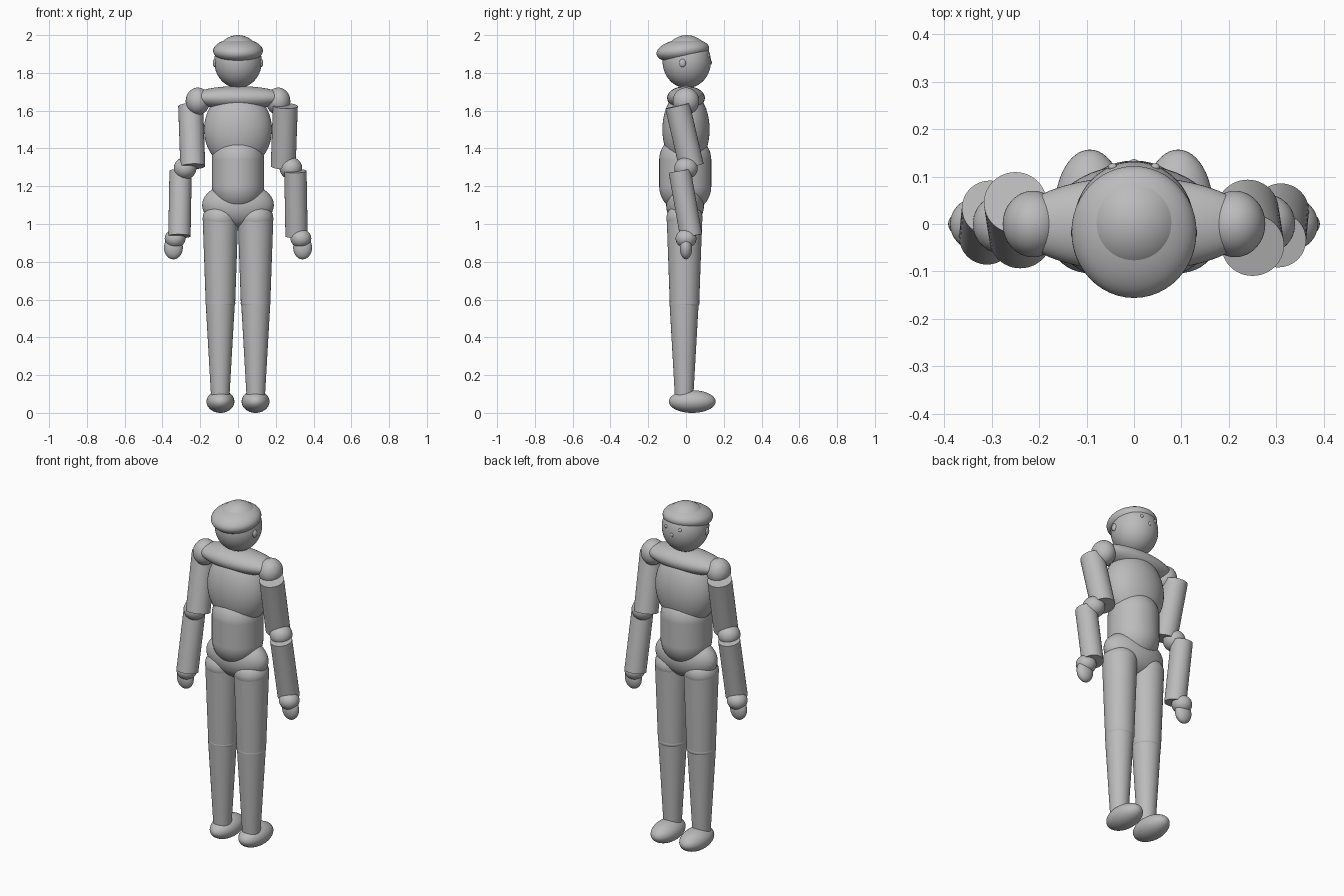
import bpy
from math import radians

cube = bpy.data.objects.get("Cube")
if cube:
    bpy.data.objects.remove(cube, do_unlink=True)

# One plain grey for the whole figure
grey = bpy.data.materials.new("plain_grey")
grey.use_nodes = True
colour = (0.5, 0.5, 0.5, 1)
grey.diffuse_color = colour
grey.node_tree.nodes["Principled BSDF"].inputs["Base Color"].default_value = colour


def finish(name):
    """Name, colour and smooth the newest primitive."""
    ob = bpy.context.object
    ob.name = name
    ob.data.materials.append(grey)
    bpy.ops.object.transform_apply(location=False, rotation=False, scale=True)
    bpy.ops.object.shade_smooth_by_angle(angle=radians(35))
    return ob


def ball(name, centre, radii, rot=(0, 0, 0), seg=48):
    bpy.ops.mesh.primitive_uv_sphere_add(segments=seg, ring_count=seg // 2,
                                         location=centre, rotation=rot)
    bpy.context.object.scale = radii
    return finish(name)


def tube(name, centre, bottom, top, depth, rot=(0, 0, 0)):
    bpy.ops.mesh.primitive_cone_add(vertices=48, radius1=bottom, radius2=top,
                                    depth=depth, location=centre, rotation=rot)
    return finish(name)


# Head and tilted cap of hair
ball("head", (0, 0.004, 1.86), (0.126, 0.128, 0.14))
ball("hair", (0, -0.017, 1.917), (0.132, 0.14, 0.063), (radians(7), 0, 0))
ball("nose", (0, 0.129, 1.855), (0.009, 0.008, 0.012), seg=16)

# Torso
ball("shoulder_bar", (0, 0, 1.668), (0.25, 0.1, 0.062))
ball("chest", (0, 0, 1.5), (0.18, 0.125, 0.21))
tube("abdomen", (0, -0.004, 1.27), 0.138, 0.138, 0.14)
ball("abdomen_top", (0, -0.004, 1.34), (0.138, 0.138, 0.135))
ball("abdomen_base", (0, -0.004, 1.2), (0.138, 0.138, 0.14))
ball("pelvis", (0, -0.005, 1.1), (0.19, 0.1, 0.12))

for side, s in (("left", 1), ("right", -1)):
    # Face details
    ball(side + "_eye", (s * 0.045, 0.12, 1.89), (0.01, 0.008, 0.01), seg=16)
    ball(side + "_ear", (s * 0.123, -0.018, 1.852), (0.01, 0.018, 0.022), seg=16)

    # Arms swing in opposite directions
    ball(side + "_shoulder", (s * 0.213, 0, 1.65), (0.064, 0.07, 0.072))
    tube(side + "_upper_arm", (s * 0.245, s * -0.008, 1.465), 0.066, 0.066, 0.33,
         (s * radians(13), s * radians(2), 0))
    ball(side + "_elbow", (s * 0.28, 0, 1.295), (0.06, 0.062, 0.058))
    tube(side + "_forearm", (s * 0.307, s * -0.003, 1.108), 0.059, 0.059, 0.35,
         (s * radians(10), s * radians(-1), 0))
    ball(side + "_wrist", (s * 0.333, 0, 0.923), (0.055, 0.055, 0.05))
    ball(side + "_hand", (s * 0.342, 0, 0.875), (0.05, 0.033, 0.062))

    # Legs
    ball(side + "_hip_cap", (s * 0.093, -0.008, 1.03), (0.094, 0.096, 0.082))
    tube(side + "_thigh", (s * 0.093, -0.008, 0.805), 0.078, 0.094, 0.45)
    ball(side + "_knee", (s * 0.093, -0.008, 0.58), (0.079, 0.079, 0.04))
    tube(side + "_shin", (s * 0.094, -0.01, 0.335), 0.049, 0.077, 0.49)
    ball(side + "_foot", (s * 0.093, 0.033, 0.06), (0.074, 0.124, 0.06))
